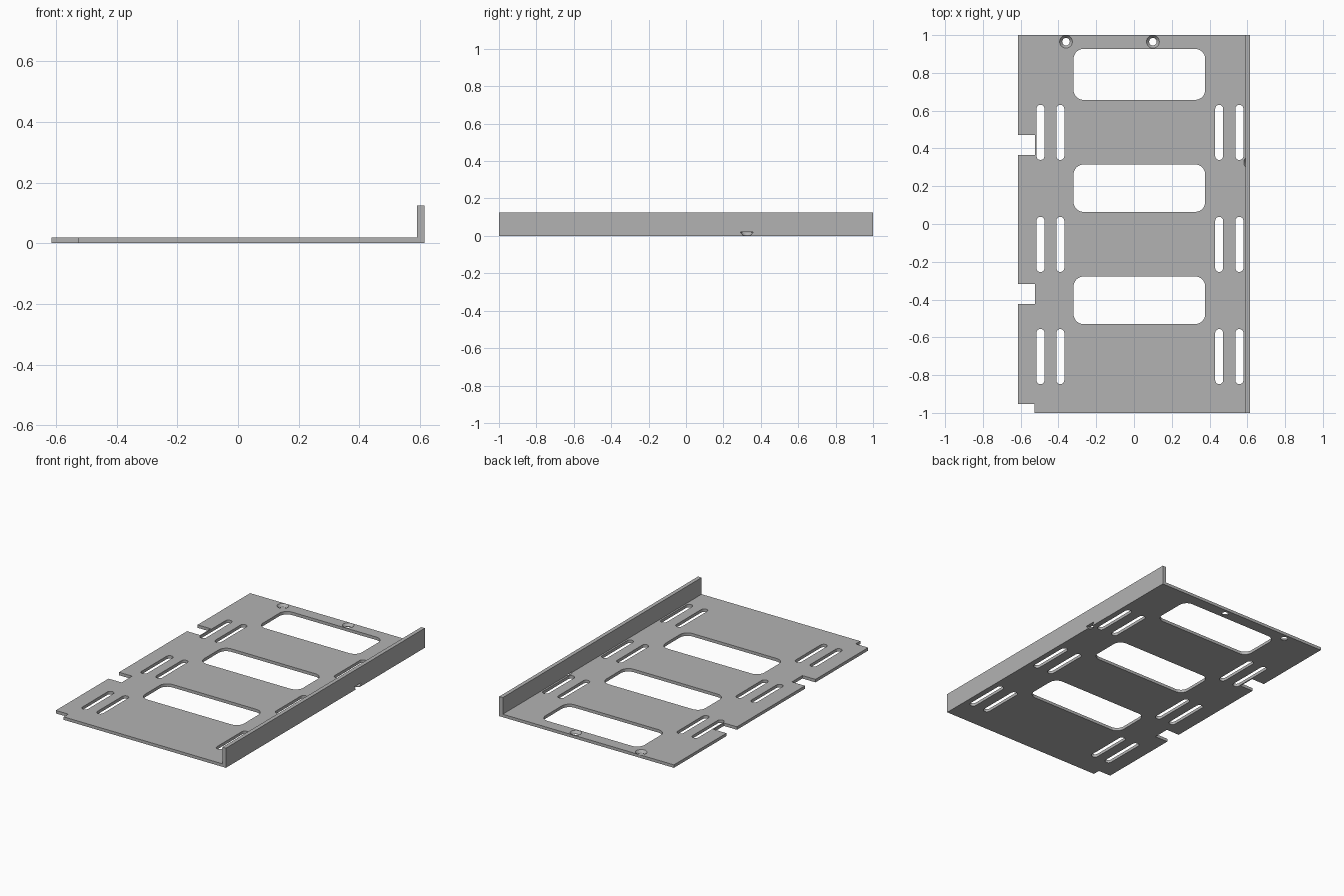
import bpy, bmesh, math

if "Cube" in bpy.data.objects:
    bpy.data.objects.remove(bpy.data.objects["Cube"], do_unlink=True)

W, T, H = 0.615, 0.019, 0.125   # half width, sheet thickness, flange height
INNER = 0.59                    # inner face of the flange

steel = bpy.data.materials.new("grey_steel")
steel.use_nodes = True
grey = (0.45, 0.45, 0.45, 1)
steel.diffuse_color = grey
steel.node_tree.nodes["Principled BSDF"].inputs["Base Color"].default_value = grey


def extrude(bm, points, offset):
    """Add a closed prism from a planar outline."""
    face = bm.faces.new([bm.verts.new(p) for p in points])
    new = bmesh.ops.extrude_face_region(bm, geom=[face])["geom"]
    verts = [v for v in new if isinstance(v, bmesh.types.BMVert)]
    bmesh.ops.translate(bm, verts=verts, vec=offset)


def rounded_cut(bm, x0, x1, y0, y1, r, steps=8):
    """Add a rounded rectangle cutter that passes through the sheet."""
    corners = ((x1 - r, y1 - r), (x0 + r, y1 - r), (x0 + r, y0 + r), (x1 - r, y0 + r))
    pts = []
    for q, (cx, cy) in enumerate(corners):
        for i in range(steps + 1):
            a = (q + i / steps) * math.pi / 2
            # trim ends slightly so semicircles do not share points
            rr = r * 0.999
            pts.append((cx + rr * math.cos(a), cy + rr * math.sin(a), -0.05))
    extrude(bm, pts, (0, 0, 0.1))


def box_cut(bm, x0, x1, y0, y1):
    extrude(bm, [(x0, y0, -0.05), (x1, y0, -0.05), (x1, y1, -0.05), (x0, y1, -0.05)], (0, 0, 0.1))


def countersink_cut(bm, x, y, top, n=32):
    """Add a cone cutter, narrow below and wide at the sheet's top."""
    rings = []
    for z, r in ((-0.02, 0.02), (0.002, 0.02), (T, 0.034), (top, 0.034)):
        rings.append([bm.verts.new((x + r * math.cos(k * math.tau / n),
                                    y + r * math.sin(k * math.tau / n), z)) for k in range(n)])
    for a, b in zip(rings, rings[1:]):
        for k in range(n):
            j = (k + 1) % n
            bm.faces.new((a[k], a[j], b[j], b[k]))
    bm.faces.new(rings[0])
    bm.faces.new(rings[-1])


def make_object(name, bm):
    bmesh.ops.recalc_face_normals(bm, faces=bm.faces[:])
    mesh = bpy.data.meshes.new(name)
    bm.to_mesh(mesh)
    bm.free()
    mesh.materials.append(steel)
    obj = bpy.data.objects.new(name, mesh)
    bpy.context.collection.objects.link(obj)
    return obj


# Sheet with upright side flange, as one L profile
bm = bmesh.new()
profile = [(-W, 0), (W, 0), (W, H), (INNER, H), (INNER, T), (-W, T)]
extrude(bm, [(x, -1, z) for x, z in profile], (0, 2, 0))
tray = make_object("mounting_tray", bm)

bm = bmesh.new()
# Large windows
for y0, y1 in ((0.657, 0.927), (0.064, 0.315), (-0.53, -0.278)):
    rounded_cut(bm, -0.32, 0.377, y0, y1, 0.053)
# Paired slots along both sides
for x in (-0.495, -0.39, 0.451, 0.558):
    for y in (0.485, -0.108, -0.702):
        rounded_cut(bm, x - 0.021, x + 0.021, y - 0.146, y + 0.146, 0.0209)
# Edge notches and the front corner step
for y0, y1 in ((0.366, 0.472), (-0.424, -0.318)):
    box_cut(bm, -0.7, -0.523, y0, y1)
box_cut(bm, -0.7, -0.527, -1.1, -0.954)
# Countersunk rear screw holes, and the half hole under the flange
countersink_cut(bm, -0.36, 0.965, 0.05)
countersink_cut(bm, 0.10, 0.965, 0.05)
countersink_cut(bm, W, 0.325, T + 0.003)
cutter = make_object("hole_cutter", bm)
cutter.hide_render = True

mod = tray.modifiers.new("holes", "BOOLEAN")
mod.operation = "DIFFERENCE"
mod.solver = "EXACT"
mod.object = cutter
bpy.context.view_layer.objects.active = tray
tray.select_set(True)
bpy.ops.object.modifier_apply(modifier=mod.name)
bpy.data.objects.remove(cutter, do_unlink=True)
bpy.ops.object.shade_smooth_by_angle(angle=math.radians(30))
